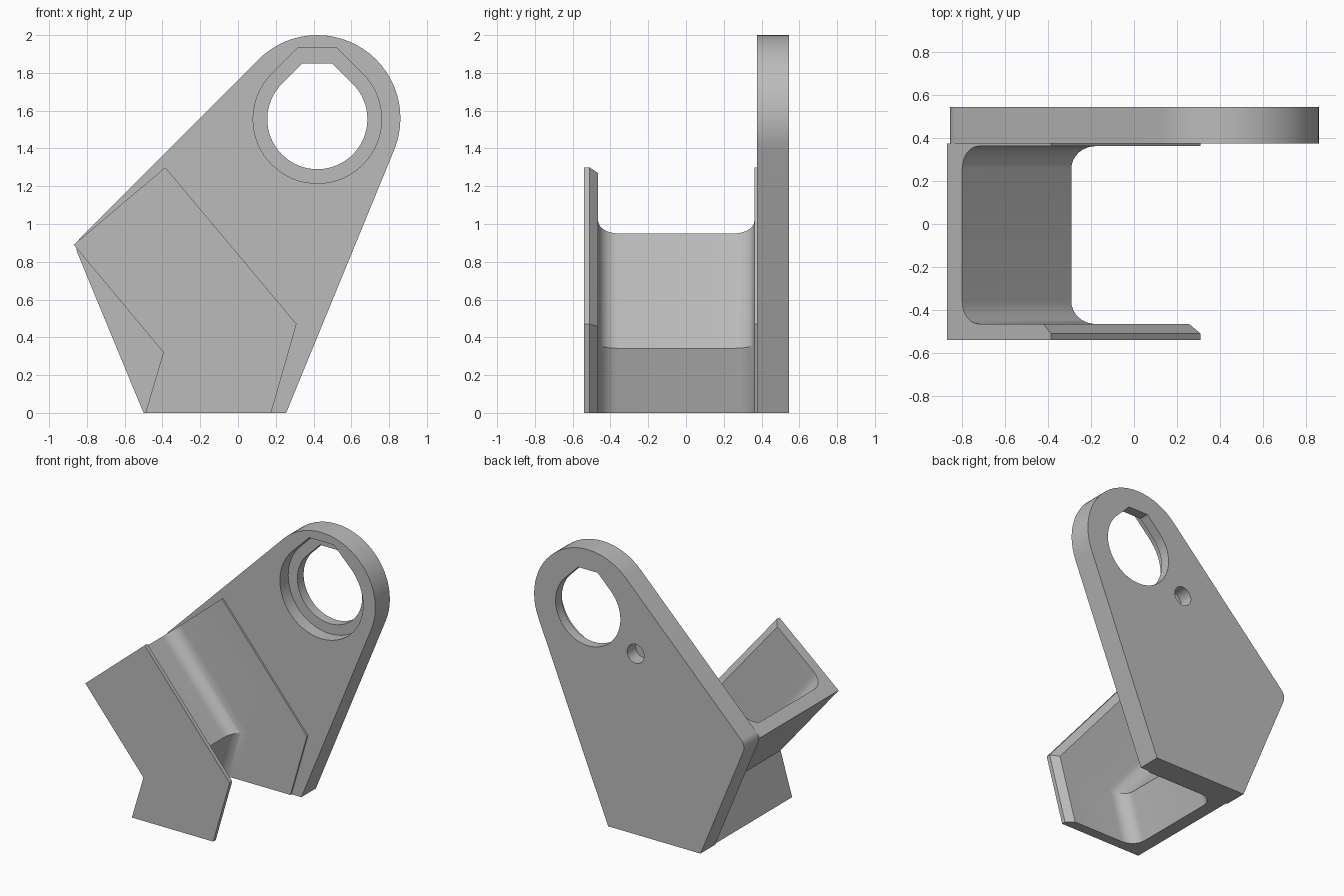
import bpy, bmesh
from math import sin, cos, radians, pi

if "Cube" in bpy.data.objects:
    bpy.data.objects.remove(bpy.data.objects["Cube"])

grey = bpy.data.materials.new("plain grey")
grey.use_nodes = True
colour = (0.5, 0.5, 0.5, 1)
grey.diffuse_color = colour
grey.node_tree.nodes["Principled BSDF"].inputs["Base Color"].default_value = colour


def loft(name, rings):
    """Skin a row of closed rings and cap both ends."""
    bm = bmesh.new()
    loops = [[bm.verts.new(p) for p in ring] for ring in rings]
    for a, b in zip(loops, loops[1:]):
        for i in range(len(a)):
            j = (i + 1) % len(a)
            bm.faces.new((a[i], a[j], b[j], b[i]))
    bm.faces.new(loops[0])
    bm.faces.new(loops[-1])
    bmesh.ops.recalc_face_normals(bm, faces=bm.faces)
    mesh = bpy.data.meshes.new(name)
    bm.to_mesh(mesh)
    bm.free()
    mesh.materials.append(grey)
    obj = bpy.data.objects.new(name, mesh)
    bpy.context.collection.objects.link(obj)
    return obj


def slab(name, outline, y0, y1):
    return loft(name, [[(x, y, z) for x, z in outline] for y in (y0, y1)])


def arc(cx, cz, r, start, end, steps):
    angles = [radians(start + (end - start) * i / steps) for i in range(steps + 1)]
    return [(cx + r * cos(a), cz + r * sin(a)) for a in angles]


def teardrop(cx, cz, r, flat):
    """Circle with 45 degree shoulders and a flat top."""
    half = r * 2 ** 0.5 - flat
    return arc(cx, cz, r, 135, 405, 48) + [(cx + half, cz + flat), (cx - half, cz + flat)]


def select_only(obj):
    bpy.ops.object.select_all(action='DESELECT')
    obj.select_set(True)
    bpy.context.view_layer.objects.active = obj


def cut(target, cutter):
    mod = target.modifiers.new("cut", 'BOOLEAN')
    mod.operation = 'DIFFERENCE'
    mod.solver = 'EXACT'
    mod.object = cutter
    cutter.hide_render = True
    select_only(target)
    bpy.ops.object.modifier_apply(modifier=mod.name)
    bpy.data.objects.remove(cutter)


# Back plate: big rounded eye, small rounded corner, straight foot
eye = (0.42, 1.56)
outline = arc(*eye, 0.44, -22.5, 135, 28)
outline += arc(-0.775, 0.874, 0.08, 135, 202.5, 8)
outline += [(-0.5, 0), (0.255, 0)]
plate = slab("back_plate", outline, 0.375, 0.545)

# Bearing seat, through hole and blind pin hole
cut(plate, slab("seat_cutter", teardrop(0.42, 1.555, 0.34, 0.38), 0.3, 0.472))
cut(plate, slab("hole_cutter", teardrop(0.42, 1.555, 0.265, 0.295), 0.3, 0.6))
cut(plate, slab("pin_cutter", arc(0.03, 1.335, 0.07, 0, 345, 23), 0.445, 0.6))

# Channel cross-section: (fraction across, y), with filleted inner corners
fillet = [(0.31 - 0.163 * sin(t), 0.105 * cos(t)) for t in [i * pi / 16 for i in range(9)]]
section = [(0, -0.54), (1, -0.54), (1, -0.51), (0.925, -0.465)]
section += [(s, -0.36 - d) for s, d in fillet]
section += [(s, 0.257 + d) for s, d in reversed(fillet)]
section += [(1, 0.362), (1, 0.375), (0, 0.375)]

# Channel stations: open end, mitred bend, foot (web side to open side)
stations = [((-0.87, 0.89), (-0.385, 1.3)),
            ((-0.395, 0.32), (0.31, 0.47)),
            ((-0.49, 0), (0.175, 0))]
channel = loft("bent_channel", [
    [(a[0] + s * (b[0] - a[0]), y, a[1] + s * (b[1] - a[1])) for s, y in section]
    for a, b in stations])

for obj in (plate, channel):
    select_only(obj)
    bpy.ops.object.shade_smooth_by_angle(angle=radians(25))
